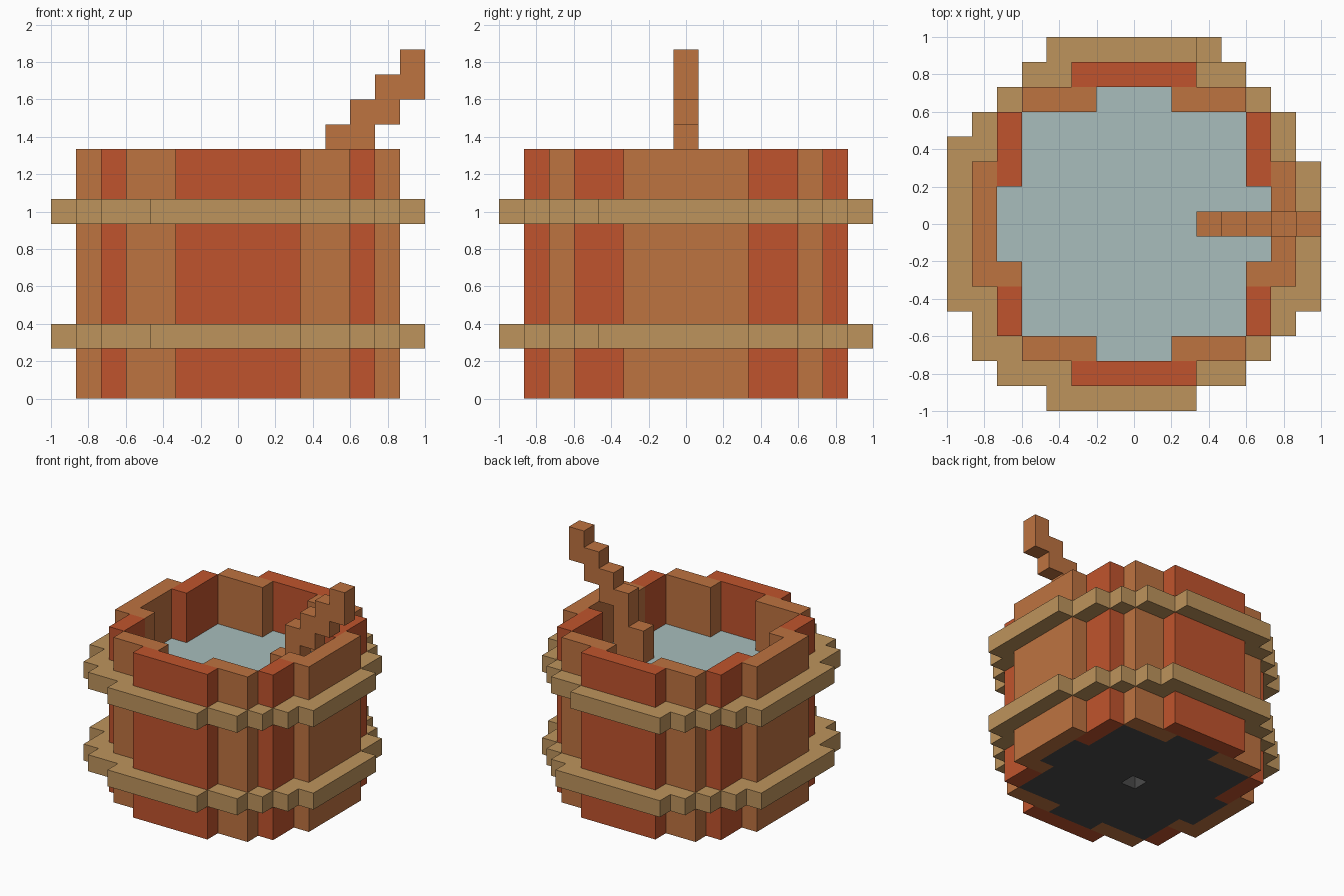
import bpy
import bmesh

U = 2 / 15  # edge length of one block

cube = bpy.data.objects.get("Cube")
if cube:
    bpy.data.objects.remove(cube, do_unlink=True)


def material(name, rgb):
    linear = [((c / 255 + 0.055) / 1.055) ** 2.4 for c in rgb] + [1.0]
    mat = bpy.data.materials.new(name)
    mat.use_nodes = True
    mat.diffuse_color = linear
    bsdf = next(n for n in mat.node_tree.nodes if n.type == "BSDF_PRINCIPLED")
    bsdf.inputs["Base Color"].default_value = linear
    bsdf.inputs["Roughness"].default_value = 0.9
    return mat


BROWN = material("brown_wood", (190, 115, 64))
RED = material("red_wood", (192, 84, 45))
TAN = material("tan_rope", (190, 148, 92))
WATER = material("pale_water", (168, 189, 188))
DARK = material("dark_grey", (74, 74, 74))


def blocks(name, mat, boxes):
    """One object from boxes (x0, x1, y0, y1, z0, z1) given in block units."""
    bm = bmesh.new()
    for x0, x1, y0, y1, z0, z1 in boxes:
        verts = bmesh.ops.create_cube(bm, size=1)["verts"]
        bmesh.ops.scale(bm, verts=verts, vec=((x1 - x0) * U, (y1 - y0) * U, (z1 - z0) * U))
        bmesh.ops.translate(bm, verts=verts, vec=((x0 + x1) * U / 2, (y0 + y1) * U / 2, (z0 + z1) * U / 2))
    mesh = bpy.data.meshes.new(name)
    bm.to_mesh(mesh)
    bm.free()
    mesh.materials.append(mat)
    obj = bpy.data.objects.new(name, mesh)
    bpy.context.collection.objects.link(obj)
    return obj


def flip(box, sx, sy):
    """Mirror a box across x and y by sign."""
    x0, x1, y0, y1, z0, z1 = box
    xs, ys = sorted((x0 * sx, x1 * sx)), sorted((y0 * sy, y1 * sy))
    return (*xs, *ys, z0, z1)


# Barrel staves
RIM = 10
for side, s in (("front", -1), ("back", 1)):
    blocks(side + "_stave", RED, [flip((-2.5, 2.5, 5.5, 6.5, 0, RIM), 1, s)])
for side, s in (("right", -1), ("left", 1)):
    blocks(side + "_stave", BROWN, [flip((5.5, 6.5, -2.5, 2.5, 0, RIM), s, 1)])

CORNERS = [(sx, sy) for sx in (-1, 1) for sy in (-1, 1)]
for sx, sy in CORNERS:
    label = ("back" if sy > 0 else "front") + ("_left" if sx > 0 else "_right")
    blocks(label + "_brown_stave", BROWN, [flip((1.5, 4.5, 4.5, 5.5, 0, RIM), sx, sy)])
    # The front red staves stop one block short, where a brown block fills in
    inner = 1.5 if sy > 0 else 2.5
    blocks(label + "_red_stave", RED, [flip((4.5, 5.5, inner, 4.5, 0, RIM), sx, sy)])
    if sy < 0:
        blocks(label + "_filler", BROWN, [flip((4.5, 5.5, 1.5, 2.5, 0, RIM), sx, sy)])


# Rope bands around the barrel
def band(name, z, back_end):
    def b(x0, x1, y0, y1):
        return (x0, x1, y0, y1, z, z + 1)

    boxes = [
        b(-3.5, 2.5, -7.5, -6.5),
        b(-3.5, back_end, 6.5, 7.5),
        b(-7.5, -6.5, -3.5, 3.5),
        b(6.5, 7.5, -3.5, 2.5),
    ]
    for sx, sy in CORNERS:
        for step in (b(2.5, 4.5, 5.5, 6.5), b(4.5, 5.5, 4.5, 5.5), b(5.5, 6.5, 2.5, 4.5)):
            boxes.append(flip(step, sx, sy))
    # Fuller step at the front right corner
    boxes += [b(-5.5, -4.5, -6.5, -5.5), b(-6.5, -5.5, -5.5, -4.5)]
    blocks(name, TAN, boxes)


band("lower_band", 2, 3.5)
band("upper_band", 7, 2.5)


# Stepped footprint inside the staves
def footprint(z0, z1):
    arms = [flip((-1.5, 1.5, 4.5, 5.5, z0, z1), 1, s) for s in (-1, 1)]
    arms += [flip((4.5, 5.5, -1.5, 1.5, z0, z1), s, 1) for s in (-1, 1)]
    return arms


blocks("water", WATER, footprint(2, 7) + [(-4.5, 4.5, -4.5, 4.5, 2, 7)])

# Base with a one-block hole in the middle
frame = [flip((-4.5, 4.5, 0.5, 4.5, 0, 1), 1, s) for s in (-1, 1)]
frame += [flip((0.5, 4.5, -0.5, 0.5, 0, 1), s, 1) for s in (-1, 1)]
blocks("base", DARK, footprint(0, 1) + frame + [(-4.5, 4.5, -4.5, 4.5, 1, 2)])

# Stepped ladle handle rising from the water
steps = [(4.5 + i, 5.5 + i, -0.5, 0.5, 10 + i, 12 + i) for i in range(3)]
steps += [(3.5, 4.5, -0.5, 0.5, 7, 11), (2.5, 3.5, -0.5, 0.5, 7, 9)]
blocks("ladle_handle", BROWN, steps)
